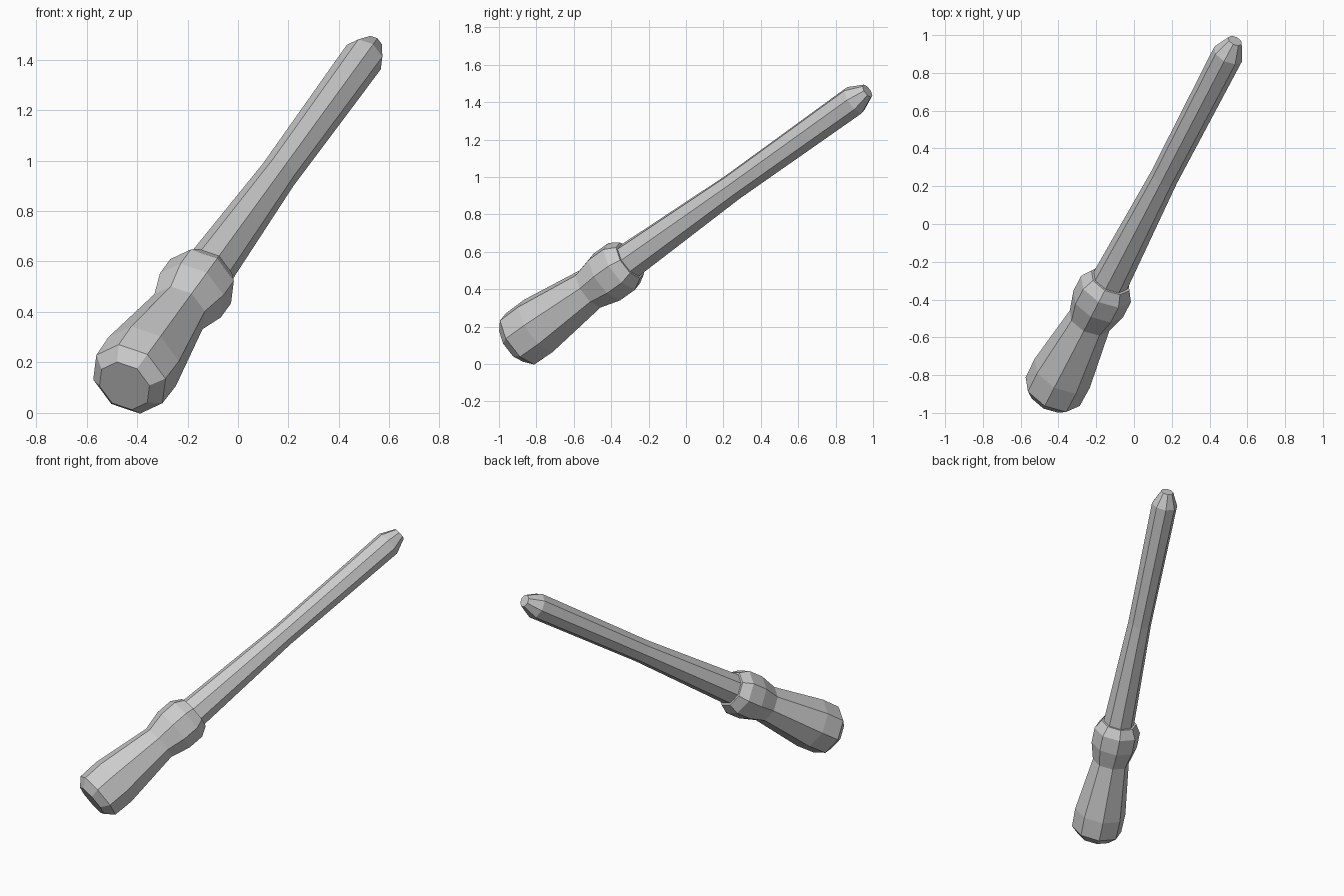
import bpy, bmesh
from math import sin, cos, pi
from mathutils import Vector

if "Cube" in bpy.data.objects:
    bpy.data.objects.remove(bpy.data.objects["Cube"])

SIDES = 8
START = Vector((-0.45, -0.925, 0.107))       # centre of the butt end
END = Vector((0.535, 0.97, 1.46))            # centre of the tip
AXIS = (END - START).normalized()
LENGTH = (END - START).length
U = AXIS.cross(Vector((0, 1, 0))).normalized()
V = AXIS.cross(U)


def turned(name, profile, cap_start=True, cap_end=True):
    """Eight-sided turned part from (distance along axis, radius) pairs."""
    bm = bmesh.new()
    rings = []
    for s, r in profile:
        c = START + AXIS * s
        rings.append([bm.verts.new(c + r * (cos(a) * U + sin(a) * V))
                      for a in (2 * pi * i / SIDES for i in range(SIDES))])
    for lo, hi in zip(rings, rings[1:]):
        for i in range(SIDES):
            j = (i + 1) % SIDES
            bm.faces.new((lo[i], lo[j], hi[j], hi[i]))
    if cap_start:
        bm.faces.new(rings[0][::-1])
    if cap_end:
        bm.faces.new(rings[-1])
    bmesh.ops.recalc_face_normals(bm, faces=bm.faces)
    mesh = bpy.data.meshes.new(name)
    bm.to_mesh(mesh)
    bm.free()
    obj = bpy.data.objects.new(name, mesh)
    bpy.context.collection.objects.link(obj)
    return obj


# Flared grip with the swollen collar, stepping in to the shaft
turned("handle", [(0, 0.112), (0.05, 0.162), (0.18, 0.165), (0.55, 0.118),
                  (0.67, 0.149), (0.775, 0.149), (0.835, 0.114), (0.835, 0.1)],
       cap_end=False)

# Waisted shaft with a chamfered tip
turned("shaft", [(0.835, 0.1), (1.565, 0.075), (2.435, 0.083), (LENGTH, 0.04)],
       cap_start=False)
